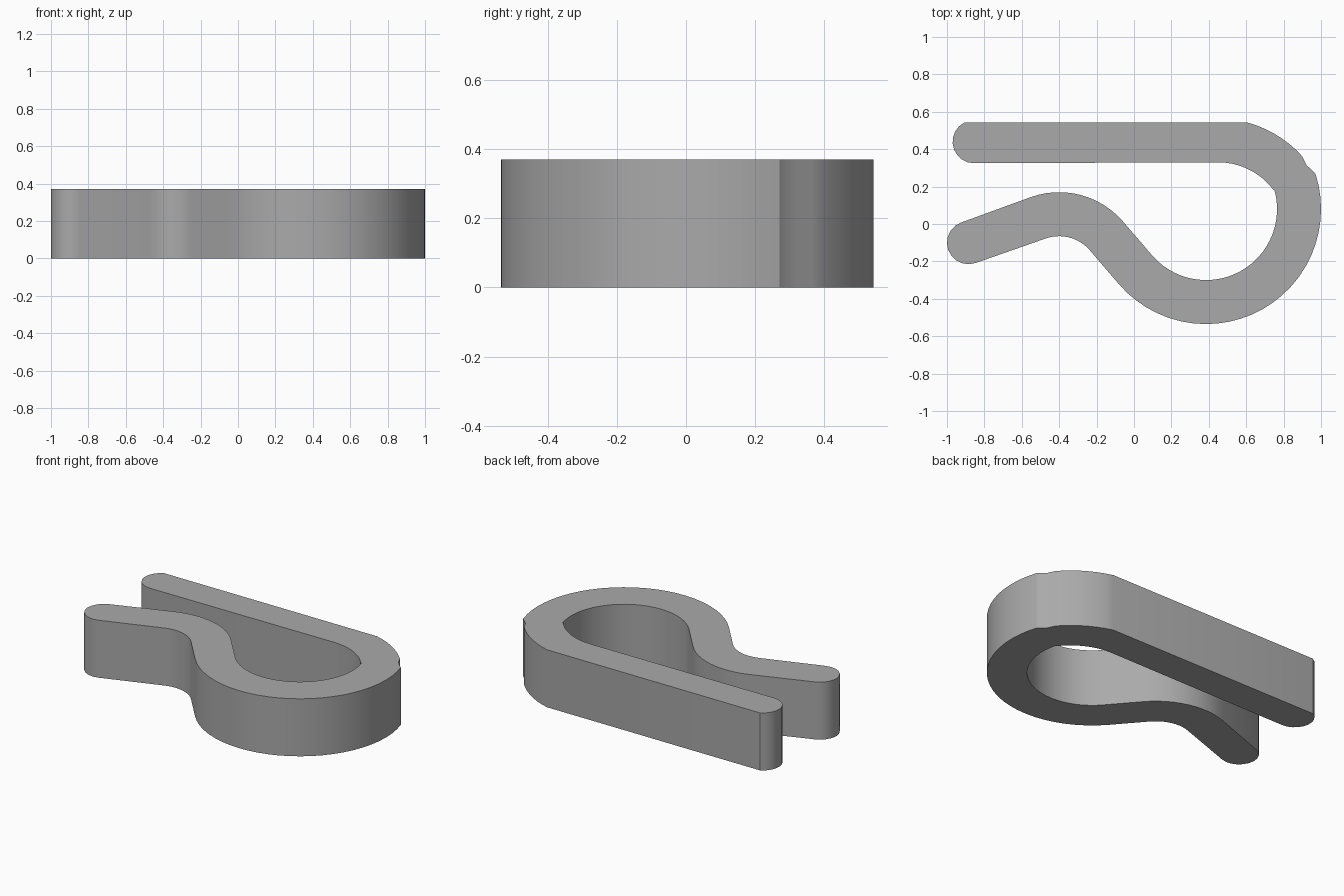
import bpy, bmesh
from math import cos, sin, radians
from mathutils import Vector

cube = bpy.data.objects.get("Cube")
if cube:
    bpy.data.objects.remove(cube, do_unlink=True)

HEIGHT = 0.37
LOOP = (0.385, 0.08)       # centre of the large spring loop
SHOULDER = (0.45, -0.04)   # centre of the bend into the straight arm
THROAT = (-0.40, -0.28)    # centre of the pinched bend


def arc(centre, radius, start, end, steps):
    """Points along an arc, angles in degrees."""
    angles = [radians(start + (end - start) * i / steps) for i in range(steps + 1)]
    return [(centre[0] + radius * cos(a), centre[1] + radius * sin(a)) for a in angles]


# Outline of the clip, clockwise from the straight arm's tip
outline = (
    arc((-0.855, 0.44), 0.115, 270, 117, 9)       # straight arm tip
    + arc(SHOULDER, 0.603, 74.6, 41.9, 7)         # outer shoulder
    + [(0.922, 0.315)]
    + arc(LOOP, 0.615, 18, -139.3, 26)            # outside of loop
    + arc(THROAT, 0.215, 40.7, 110, 10)           # underside of throat
    + arc((-0.885, -0.10), 0.115, -70, -250, 10)  # angled arm tip
    + arc(THROAT, 0.45, 110, 40.7, 12)            # top of throat
    + arc(LOOP, 0.38, -139.3, 16, 26)             # inside of loop
    + arc(SHOULDER, 0.37, 36.9, 90, 9)            # inner shoulder
)

# Extrude the outline into a solid
bm = bmesh.new()
base = bm.faces.new([bm.verts.new((x, y, 0)) for x, y in outline])
raised = bmesh.ops.extrude_face_region(bm, geom=[base], use_keep_orig=True)
top = [v for v in raised["geom"] if isinstance(v, bmesh.types.BMVert)]
bmesh.ops.translate(bm, verts=top, vec=Vector((0, 0, HEIGHT)))
bmesh.ops.recalc_face_normals(bm, faces=bm.faces)
mesh = bpy.data.meshes.new("spring_clip")
bm.to_mesh(mesh)
bm.free()
clip = bpy.data.objects.new("spring_clip", mesh)
bpy.context.collection.objects.link(clip)

# Single grey material
grey = bpy.data.materials.new("plain_grey")
grey.use_nodes = True
colour = (0.4, 0.4, 0.4, 1)
grey.diffuse_color = colour
grey.node_tree.nodes["Principled BSDF"].inputs["Base Color"].default_value = colour
mesh.materials.append(grey)

bpy.context.view_layer.objects.active = clip
clip.select_set(True)
bpy.ops.object.shade_smooth_by_angle(angle=radians(25))
